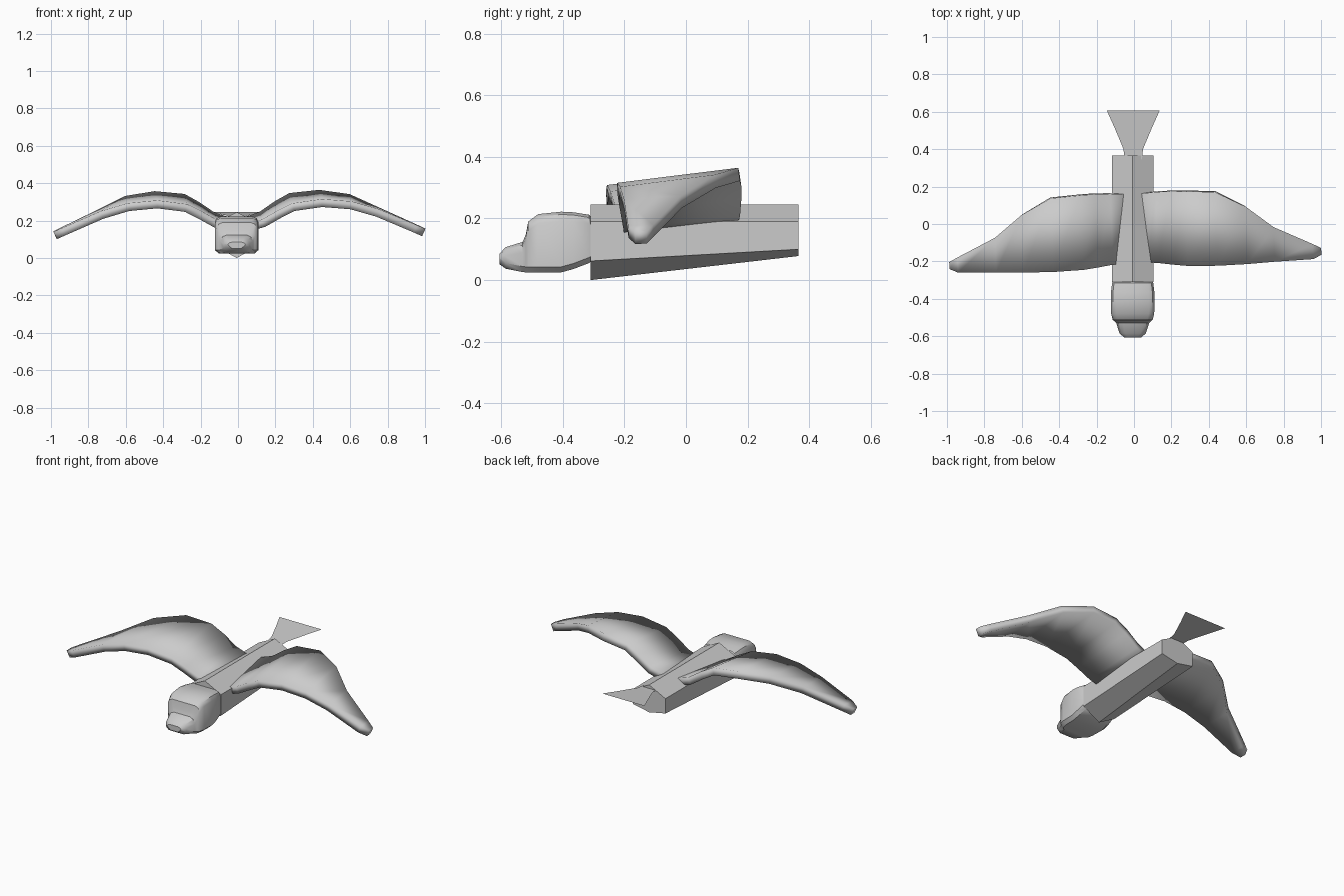
import bpy
from mathutils import Matrix

if "Cube" in bpy.data.objects:
    bpy.data.objects.remove(bpy.data.objects["Cube"])


def make(name, verts, faces, smooth=None):
    mesh = bpy.data.meshes.new(name)
    mesh.from_pydata(verts, [], faces)
    mesh.update()
    obj = bpy.data.objects.new(name, mesh)
    bpy.context.collection.objects.link(obj)
    if smooth:
        bpy.ops.object.select_all(action='DESELECT')
        obj.select_set(True)
        bpy.context.view_layer.objects.active = obj
        bpy.ops.object.shade_smooth_by_angle(angle=smooth)
    return obj


def loft(name, rings, smooth=None):
    n, m = len(rings[0]), len(rings)
    faces = [(r * n + i, r * n + (i + 1) % n, (r + 1) * n + (i + 1) % n, (r + 1) * n + i)
             for r in range(m - 1) for i in range(n)]
    faces += [tuple(reversed(range(n))), tuple(range((m - 1) * n, m * n))]
    return make(name, [v for ring in rings for v in ring], faces, smooth)


CX = -0.007  # body centre line


# Hexagonal body with a ridge on top and a keel that rises to the back
def hexagon(y, keel, low):
    pts = [(0, 0.245), (-0.11, 0.19), (-0.11, low), (0, keel), (0.11, low), (0.11, 0.19)]
    return [(CX + x, y, z) for x, z in pts]


loft("body", [hexagon(0.365, 0.078, 0.10), hexagon(-0.31, 0.0, 0.062)])


# Head and beak: chamfered box sections (y, bottom, top, half width, top chamfer x, z)
def section(y, lo, hi, w, cx, cz):
    right = [(w - 0.02, lo), (w, lo + 0.018), (w, hi - cz), (w - cx * 0.35, hi - cz * 0.3), (w - cx, hi)]
    pts = right + [(-x, z) for x, z in reversed(right)]
    return [(CX + x, y, z) for x, z in pts]


head = [(-0.290, 0.075, 0.185, 0.095, 0.03, 0.03), (-0.315, 0.055, 0.212, 0.110, 0.03, 0.03),
        (-0.365, 0.036, 0.220, 0.116, 0.03, 0.03), (-0.405, 0.025, 0.222, 0.117, 0.03, 0.03),
        (-0.480, 0.025, 0.214, 0.115, 0.03, 0.03), (-0.512, 0.025, 0.190, 0.107, 0.03, 0.03),
        (-0.520, 0.025, 0.148, 0.098, 0.03, 0.03), (-0.530, 0.026, 0.124, 0.088, 0.035, 0.035),
        (-0.585, 0.037, 0.107, 0.070, 0.03, 0.03), (-0.606, 0.052, 0.085, 0.046, 0.02, 0.012)]
loft("head", [section(*s) for s in head], 0.6)

# Wings: stations (x, leading y, trailing y, leading z, trailing z) of the upper skin
stations = [(0.03, -0.205, 0.160, 0.18, 0.215), (0.12, -0.213, 0.166, 0.205, 0.245),
            (0.20, -0.225, 0.167, 0.250, 0.300), (0.28, -0.235, 0.163, 0.290, 0.345),
            (0.44, -0.240, 0.153, 0.312, 0.361), (0.60, -0.237, 0.070, 0.298, 0.337),
            (0.745, -0.230, -0.045, 0.256, 0.268), (0.95, -0.224, -0.143, 0.168, 0.172),
            (0.995, -0.203, -0.166, 0.148, 0.150)]


def wing(name, side):
    verts = []
    for x, yl, yt, zl, zt in stations:
        x *= side
        verts += [(x, yl, zl + 0.008 * x), (x, yt, zt + 0.008 * x)]
    faces = [(2 * i, 2 * i + 2, 2 * i + 3, 2 * i + 1) for i in range(len(stations) - 1)]
    if side < 0:
        faces = [f[::-1] for f in faces]
    obj = make(name, verts, faces, 0.6)
    obj.data.transform(Matrix.Rotation(0.038, 4, 'Z'))
    mod = obj.modifiers.new("thickness", 'SOLIDIFY')
    mod.thickness = 0.043
    mod.offset = -1
    # Solidify has to come before the smoothing modifier, if there is one
    obj.modifiers.move(len(obj.modifiers) - 1, 0)


wing("right_wing", 1)
wing("left_wing", -1)

# Flat fan tail
half = [(0.047, 0.345, 0.222), (0.052, 0.40, 0.226), (0.100, 0.515, 0.237), (0.142, 0.608, 0.246)]
make("tail", [(-0.004 + s * x, y, z) for x, y, z in half for s in (-1, 1)],
     [(2 * i, 2 * i + 1, 2 * i + 3, 2 * i + 2) for i in range(3)])
